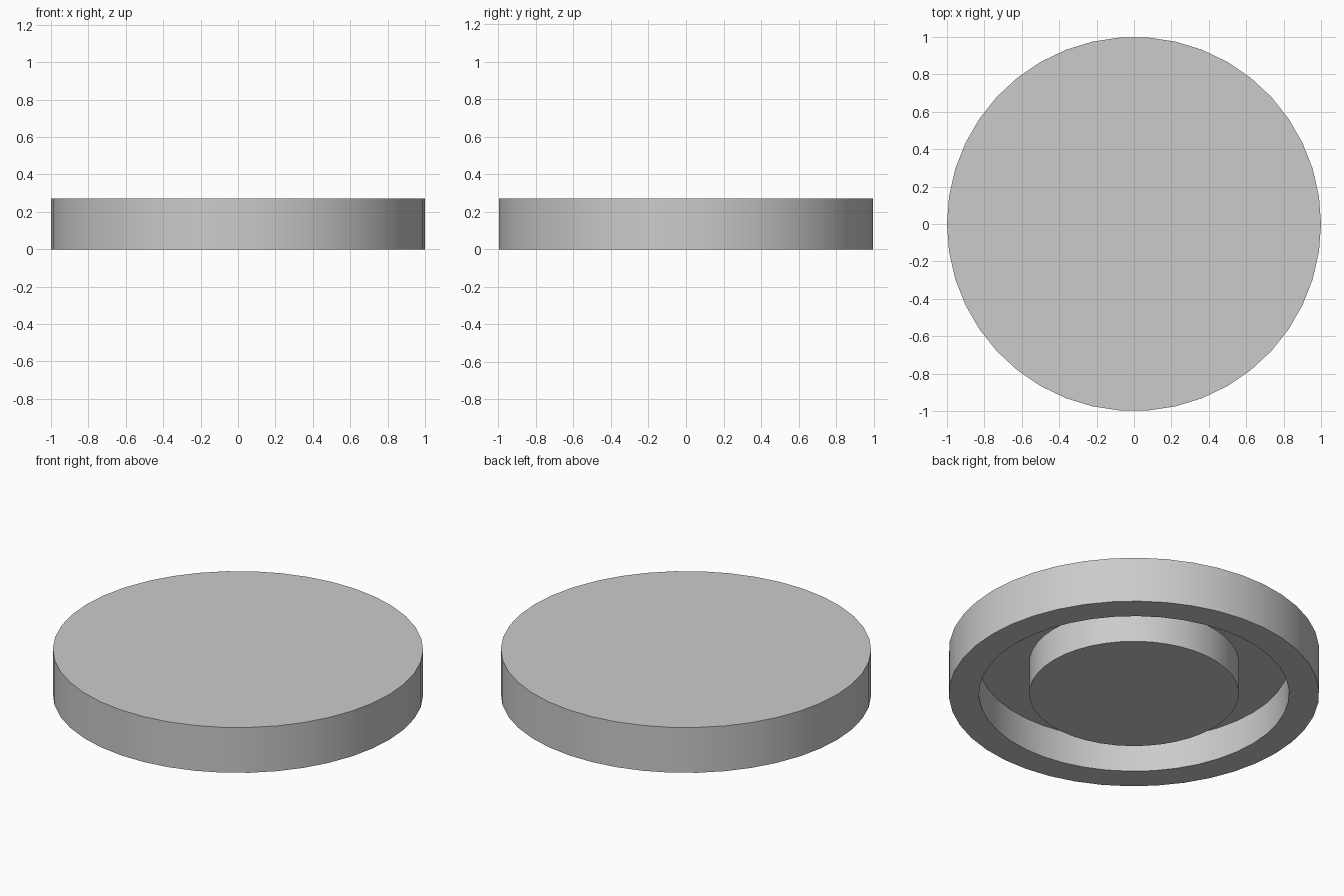
import bpy, bmesh, math

if "Cube" in bpy.data.objects:
    bpy.data.objects.remove(bpy.data.objects["Cube"], do_unlink=True)

SIDES = 42
HEIGHT = 0.27
GROOVE_TOP = 0.193
HUB_RADIUS = 0.566
RIM_INNER = 0.838

# One plain grey for the whole body
grey = bpy.data.materials.new("light_grey")
grey.use_nodes = True
colour = (0.6, 0.6, 0.6, 1.0)
grey.diffuse_color = colour
grey.node_tree.nodes["Principled BSDF"].inputs["Base Color"].default_value = colour


def ring(bm, radius, z):
    angles = [math.tau * i / SIDES for i in range(SIDES)]
    return [bm.verts.new((radius * math.cos(a), radius * math.sin(a), z)) for a in angles]


def lathe(name, profile):
    """Join rings of the profile (radius, z) and cap both ends."""
    bm = bmesh.new()
    rings = [ring(bm, r, z) for r, z in profile]
    for a, b in zip(rings, rings[1:]):
        for i in range(SIDES):
            j = (i + 1) % SIDES
            bm.faces.new((a[i], a[j], b[j], b[i]))
    bm.faces.new(rings[0])
    bm.faces.new(rings[-1])
    bmesh.ops.recalc_face_normals(bm, faces=bm.faces[:])
    mesh = bpy.data.meshes.new(name)
    bm.to_mesh(mesh)
    bm.free()
    mesh.materials.append(grey)
    obj = bpy.data.objects.new(name, mesh)
    bpy.context.collection.objects.link(obj)
    bpy.ops.object.select_all(action="DESELECT")
    obj.select_set(True)
    bpy.context.view_layer.objects.active = obj
    bpy.ops.object.shade_smooth_by_angle(angle=math.radians(30))
    return obj


# Disc with a ring groove underneath, from the hub out to the rim and the top
lathe("grooved_disc", [
    (HUB_RADIUS, 0), (HUB_RADIUS, GROOVE_TOP),
    (RIM_INNER, GROOVE_TOP), (RIM_INNER, 0),
    (1, 0), (1, HEIGHT),
])
